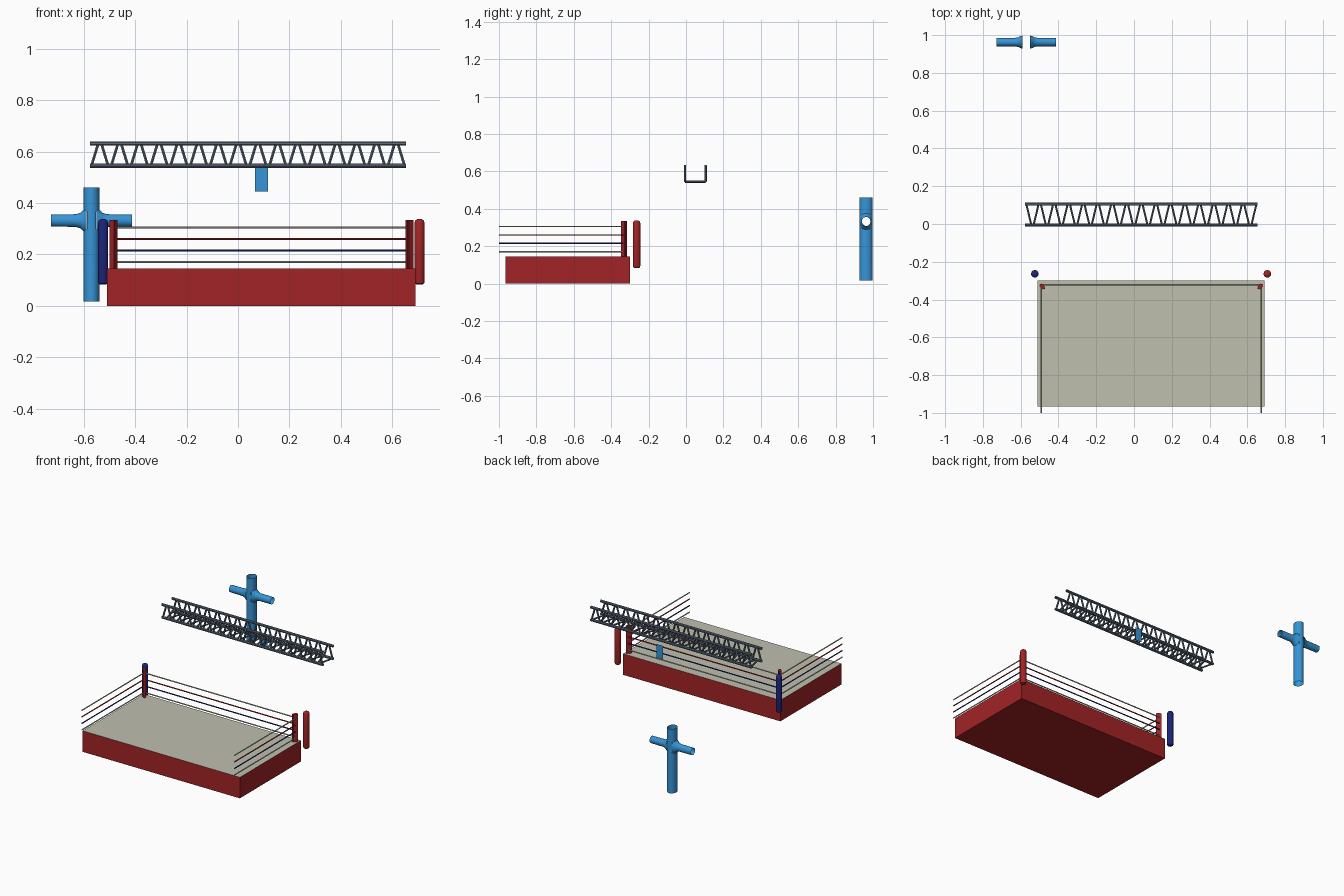
import bpy, bmesh, math
from mathutils import Vector, Matrix

if "Cube" in bpy.data.objects:
    bpy.data.objects.remove(bpy.data.objects["Cube"])


def material(name, rgb):
    m = bpy.data.materials.new(name)
    m.use_nodes = True
    m.diffuse_color = (*rgb, 1)
    m.node_tree.nodes["Principled BSDF"].inputs["Base Color"].default_value = (*rgb, 1)
    return m


RED = material("red", (0.36, 0.017, 0.019))
NAVY = material("navy", (0.012, 0.018, 0.19))
CANVAS = material("canvas", (0.52, 0.53, 0.43))
BLUE = material("sky blue", (0.037, 0.3, 0.68))
STEEL = material("steel grey", (0.115, 0.156, 0.21))


def finish(name, bm, *mats, smooth=False):
    bmesh.ops.recalc_face_normals(bm, faces=bm.faces)
    mesh = bpy.data.meshes.new(name)
    bm.to_mesh(mesh)
    bm.free()
    for m in mats:
        mesh.materials.append(m)
    ob = bpy.data.objects.new(name, mesh)
    bpy.context.collection.objects.link(ob)
    if smooth:
        bpy.ops.object.select_all(action="DESELECT")
        ob.select_set(True)
        bpy.context.view_layer.objects.active = ob
        bpy.ops.object.shade_smooth_by_angle(angle=math.radians(40))
    return ob


def loft(bm, rings, u, v, sides=16, caps=False):
    """Skin elliptical rings given as (centre, radius along u, radius along v)."""
    loops = []
    for c, ru, rv in rings:
        angles = [math.tau * (i + 0.5) / sides for i in range(sides)]
        loops.append([bm.verts.new(Vector(c) + u * ru * math.cos(a) + v * rv * math.sin(a))
                      for a in angles])
    for a, b in zip(loops, loops[1:]):
        for i in range(sides):
            j = (i + 1) % sides
            bm.faces.new((a[i], a[j], b[j], b[i]))
    if caps:
        bm.faces.new(loops[0])
        bm.faces.new(loops[-1])


def tube(bm, p, q, r, sides=8):
    p, q = Vector(p), Vector(q)
    d = (q - p).normalized()
    u = d.cross(Vector((0, 0, 1)) if abs(d.z) < 0.9 else Vector((0, 1, 0))).normalized()
    loft(bm, [(p, r, r), (q, r, r)], u, d.cross(u), sides)


X, Y, Z = Vector((1, 0, 0)), Vector((0, 1, 0)), Vector((0, 0, 1))
LEFT, RIGHT, FRONT, BACK, DECK = -0.51, 0.69, -0.965, -0.3, 0.145

# Platform with a canvas top
bm = bmesh.new()
bmesh.ops.create_cube(bm, size=1)
bmesh.ops.scale(bm, vec=(RIGHT - LEFT, BACK - FRONT, DECK), verts=bm.verts)
bmesh.ops.translate(bm, vec=((LEFT + RIGHT) / 2, (FRONT + BACK) / 2, DECK / 2), verts=bm.verts)
for f in bm.faces:
    f.material_index = int(f.normal.z > 0.5)
finish("platform", bm, RED, CANVAS)

# Ropes on three sides
ROPE_L, ROPE_R, ROPE_Y = -0.491, 0.673, -0.322
path = [(ROPE_L, -1), (ROPE_L, ROPE_Y), (ROPE_R, ROPE_Y), (ROPE_R, -1)]
for i, mat in enumerate((CANVAS, NAVY, RED, CANVAS)):
    z = 0.17 + 0.045 * i
    bm = bmesh.new()
    for a, b in zip(path, path[1:]):
        tube(bm, (*a, z), (*b, z), 0.004)
    finish(f"rope_{i + 1}", bm, mat, smooth=True)

# Padded corner posts, turned towards the ring centre
for name, x, turn in (("corner_post_right", -0.485, -45), ("corner_post_left", 0.668, 45)):
    bm = bmesh.new()
    bmesh.ops.create_cube(bm, size=1)
    bmesh.ops.scale(bm, vec=(0.036, 0.018, 0.335 - DECK), verts=bm.verts)
    upright = [e for e in bm.edges if abs((e.verts[0].co - e.verts[1].co).z) > 0.1]
    bmesh.ops.bevel(bm, geom=upright, offset=0.005, segments=2, affect="EDGES")
    bmesh.ops.rotate(bm, matrix=Matrix.Rotation(math.radians(turn), 3, "Z"), verts=bm.verts)
    bmesh.ops.translate(bm, vec=(x, -0.331, (0.335 + DECK) / 2), verts=bm.verts)
    finish(name, bm, RED)

# Round-ended bags behind the corners
for name, x, mat in (("navy_bag", -0.525, NAVY), ("red_bag", 0.706, RED)):
    bm = bmesh.new()
    profile = [(0.083, 0.012), (0.087, 0.018), (0.094, 0.02),
               (0.324, 0.02), (0.332, 0.017), (0.337, 0.01)]
    loft(bm, [((x, -0.264, z), r, r) for z, r in profile], X, Y, caps=True)
    finish(name, bm, mat, smooth=True)

# Lighting truss: four open chords with zigzag webs on both sides and below
T0, T1, LOW, HIGH, NEAR, FAR = -0.576, 0.654, 0.545, 0.632, -0.005, 0.105
bm = bmesh.new()
for y in (NEAR, FAR):
    for z in (LOW, HIGH):
        tube(bm, (T0, y, z), (T1, y, z), 0.009)
finish("truss_chords", bm, STEEL, smooth=True)

bm = bmesh.new()
BAYS = 16
step = (T1 - T0) / BAYS
for i in range(BAYS):
    x = T0 + i * step
    for start, end in ((x + 0.006, x + step / 2 - 0.006),
                       (x + step - 0.006, x + step / 2 + 0.006)):
        for y in (NEAR, FAR):
            tube(bm, (start, y, LOW), (end, y, HIGH), 0.006, 6)
        tube(bm, (start, FAR, LOW), (end, NEAR, LOW), 0.006, 6)
finish("truss_webs", bm, STEEL, smooth=True)

# Hanging panel behind the truss
bm = bmesh.new()
bm.faces.new([bm.verts.new((x, 0.155, z))
              for x, z in ((0.066, 0.445), (0.117, 0.445), (0.117, 0.54), (0.066, 0.54))])
finish("hanging_panel", bm, BLUE)

# Cross-shaped pipe: open upright with side openings and two flared arms
CX, CY, CZ = -0.57, 0.963, 0.332
bm = bmesh.new()
loft(bm, [((CX, CY, z), 0.031, 0.036) for z in (0.017, CZ - 0.035, CZ + 0.035, 0.46)], X, Y)
bm.normal_update()
openings = [f for f in bm.faces if abs(f.normal.x) > 0.7
            and abs(f.calc_center_median().z - CZ) < 0.02]
bmesh.ops.delete(bm, geom=openings, context="FACES")
finish("pipe_upright", bm, BLUE, smooth=True)

flare = [(0.02, 0.035, 0.055), (0.032, 0.032, 0.042), (0.043, 0.026, 0.031),
         (0.06, 0.023, 0.025), (0.158, 0.023, 0.024)]
for name, side in (("pipe_arm_right", -1), ("pipe_arm_left", 1)):
    bm = bmesh.new()
    loft(bm, [((CX + side * d, CY, CZ), ry, rz) for d, ry, rz in flare], Y, Z)
    finish(name, bm, BLUE, smooth=True)
